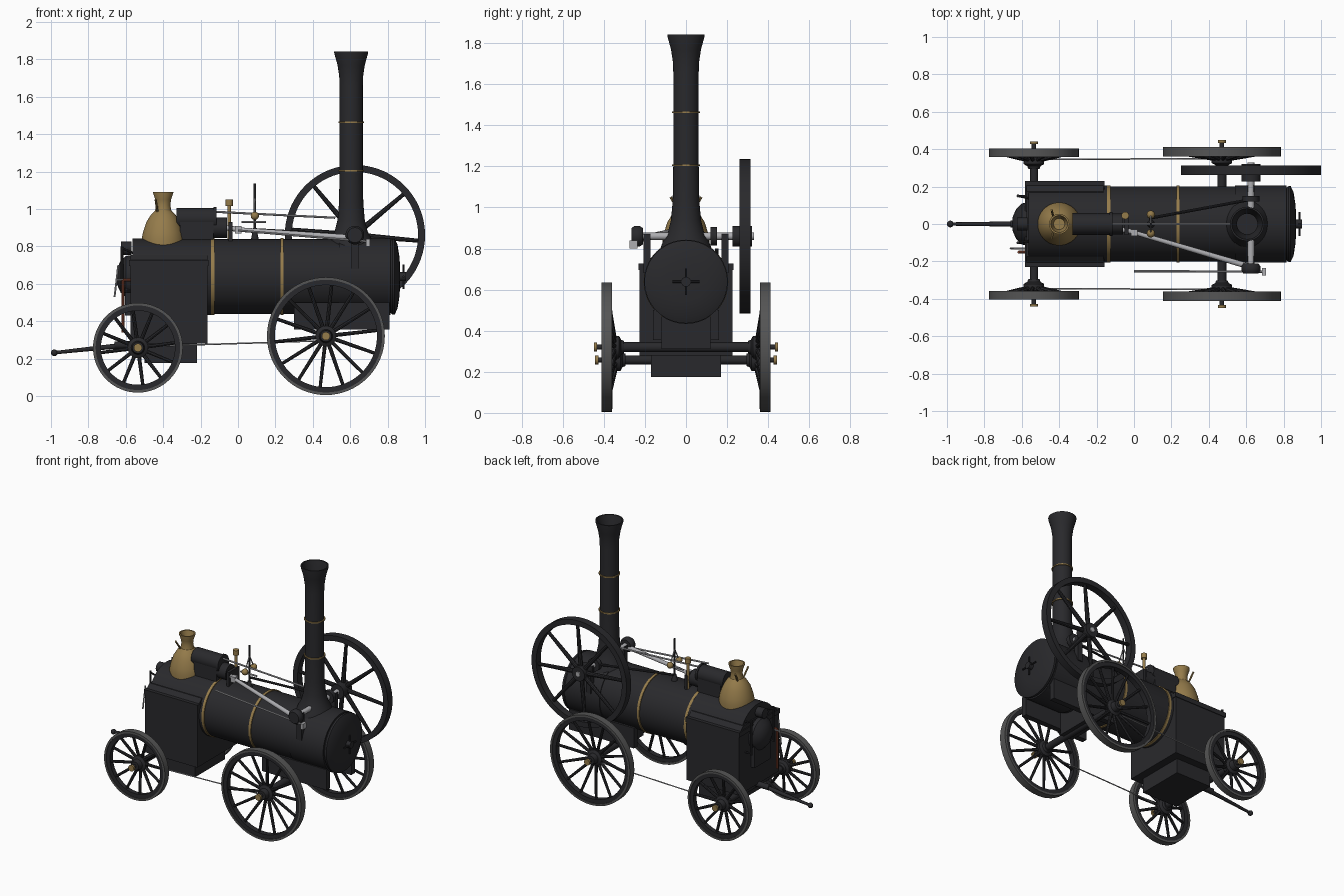
import bpy, bmesh
from math import sin, cos, pi, radians
from mathutils import Vector, Matrix


def material(name, r, g, b):
    m = bpy.data.materials.new(name)
    m.diffuse_color = (r, g, b, 1)
    return m


BLACK = material("black_iron", 0.022, 0.022, 0.025)
TYRE = material("tyre_grey", 0.09, 0.09, 0.09)
BRASS = material("brass", 0.30, 0.20, 0.07)
STEEL = material("steel", 0.42, 0.42, 0.44)
COPPER = material("copper", 0.25, 0.06, 0.03)


def finish(name, bm, mat):
    bmesh.ops.remove_doubles(bm, verts=bm.verts, dist=1e-5)
    bmesh.ops.recalc_face_normals(bm, faces=bm.faces)
    me = bpy.data.meshes.new(name)
    bm.to_mesh(me)
    bm.free()
    me.materials.append(mat)
    ob = bpy.data.objects.new(name, me)
    bpy.context.collection.objects.link(ob)
    bpy.ops.object.select_all(action='DESELECT')
    ob.select_set(True)
    bpy.context.view_layer.objects.active = ob
    bpy.ops.object.shade_smooth_by_angle(angle=radians(35))
    return ob


def lathe(name, profile, loc, axis, mat, segs=48, closed=False):
    """Turn (radius, height) points about an axis through loc."""
    rot = Vector((0, 0, 1)).rotation_difference(Vector(axis)).to_matrix()
    bm = bmesh.new()
    rings = [[bm.verts.new(Vector(loc) + rot @ Vector((r * cos(2 * pi * k / segs), r * sin(2 * pi * k / segs), h)))
              for k in range(segs)] for r, h in profile]
    pairs = list(zip(rings, rings[1:] + rings[:1]))
    for a, b in pairs if closed else pairs[:-1]:
        for k in range(segs):
            j = (k + 1) % segs
            bm.faces.new((a[k], a[j], b[j], b[k]))
    return finish(name, bm, mat)


def drum(name, r, h0, h1, loc, axis, mat, segs=48):
    return lathe(name, [(0, h0), (r, h0), (r, h1), (0, h1)], loc, axis, mat, segs)


def ring(name, r0, r1, h0, h1, loc, axis, mat, segs=48):
    return lathe(name, [(r0, h0), (r1, h0), (r1, h1), (r0, h1)], loc, axis, mat, segs, True)


def rods(name, items, mat, segs=12):
    """Tapered bars, each (start, end, start radius, end radius)."""
    bm = bmesh.new()
    for p, q, r1, r2 in items:
        p, q = Vector(p), Vector(q)
        m = Matrix.Translation((p + q) / 2) @ Vector((0, 0, 1)).rotation_difference(q - p).to_matrix().to_4x4()
        bmesh.ops.create_cone(bm, cap_ends=True, segments=segs, radius1=r1, radius2=r2, depth=(q - p).length, matrix=m)
    return finish(name, bm, mat)


def box(name, lo, hi, mat=BLACK, taper=1.0):
    bm = bmesh.new()
    bmesh.ops.create_cube(bm, size=1)
    lo, hi = Vector(lo), Vector(hi)
    for v in bm.verts:
        k = taper if v.co.z < 0 else 1
        v.co = (lo + hi) / 2 + Vector((v.co.x * k * (hi.x - lo.x), v.co.y * k * (hi.y - lo.y), v.co.z * (hi.z - lo.z)))
    return finish(name, bm, mat)


def ball(name, loc, r, mat):
    bm = bmesh.new()
    bmesh.ops.create_uvsphere(bm, u_segments=16, v_segments=10, radius=r, matrix=Matrix.Translation(loc))
    return finish(name, bm, mat)


# road wheels, dished inwards towards the hub
def wheel(name, x, z, R, y, s, count, w):
    c, ax = (x, s * y, z), (0, s, 0)
    ring(name + "_tyre", R - 0.014, R, -w / 2, w / 2, c, ax, TYRE, 64)
    ring(name + "_rim", R - 0.042, R - 0.012, -w / 2 + 0.006, w / 2 - 0.006, c, ax, BLACK, 64)
    spokes = []
    for k in range(count):
        a = 2 * pi * (k + 0.25) / count
        d = Vector((cos(a), 0, sin(a)))
        spokes.append((Vector((x, s * (y - 0.04), z)) + d * 0.03, Vector(c) + d * (R - 0.035), 0.011, 0.009))
    rods(name + "_spokes", spokes, BLACK, 8)
    lathe(name + "_hub", [(0, -0.085), (0.03, -0.085), (0.036, -0.07), (0.055, -0.06), (0.055, -0.025),
                          (0.036, -0.015), (0.03, 0.02), (0, 0.02)], c, ax, BLACK, 32)
    drum(name + "_cap", 0.022, 0.047, 0.062, c, ax, BRASS, 20)
    drum(name + "_stub", 0.012, 0, 0.05, c, ax, BLACK, 12)


for s, side in ((-1, "near"), (1, "far")):
    wheel("front_wheel_" + side, 0.47, 0.32, 0.315, 0.386, s, 14, 0.05)
    wheel("rear_wheel_" + side, -0.535, 0.258, 0.24, 0.38, s, 12, 0.045)
    rods("steering_chain_" + side, [((-0.5, s * 0.345, 0.265), (0.45, s * 0.35, 0.295), 0.004, 0.004)], STEEL, 8)
    box("frame_rail_" + side, (0.30, s * 0.14 - 0.02, 0.355), (0.81, s * 0.14 + 0.02, 0.50))
rods("axles", [((0.47, -0.36, 0.32), (0.47, 0.36, 0.32), 0.024, 0.024),
               ((-0.535, -0.36, 0.258), (-0.535, 0.36, 0.258), 0.022, 0.022)], BLACK, 20)
box("axle_pedestal", (0.42, -0.12, 0.31), (0.52, 0.12, 0.47))

# boiler, bands and smokebox
X = (1, 0, 0)
BC = (0, 0, 0.638)
drum("boiler", 0.2, -0.3, 0.56, BC, X, BLACK, 64)
drum("smokebox", 0.205, 0.54, 0.815, BC, X, BLACK, 64)
for i, x in enumerate((-0.135, 0.235)):
    ring("boiler_band_%d" % (i + 1), 0.195, 0.206, x - 0.009, x + 0.009, BC, X, BRASS, 64)
lathe("smokebox_door", [(0, 0.81), (0.19, 0.81), (0.202, 0.825), (0.202, 0.838), (0.17, 0.853),
                        (0.1, 0.864), (0, 0.868)], BC, X, BLACK, 64)
drum("door_boss", 0.024, 0.86, 0.898, BC, X, BLACK, 20)
rods("door_handle", [((0.885, -0.065, 0.638), (0.885, 0.065, 0.638), 0.006, 0.006),
                     ((0.885, 0, 0.573), (0.885, 0, 0.703), 0.006, 0.006)], BLACK, 8)

# firebox and ash pan
bm = bmesh.new()
outline = [(-0.226, 0.28), (0.226, 0.28), (0.226, 0.71), (0.175, 0.755), (-0.175, 0.755), (-0.226, 0.71)]
f = bm.faces.new([bm.verts.new((-0.575, y, z)) for y, z in outline])
new = bmesh.ops.extrude_face_region(bm, geom=[f])["geom"]
bmesh.ops.translate(bm, vec=(0.412, 0, 0), verts=[g for g in new if isinstance(g, bmesh.types.BMVert)])
bm.faces.new([v for v in f.verts]) if not f.is_valid else None
finish("firebox", bm, BLACK)
box("firebox_ledge", (-0.582, -0.231, 0.695), (-0.158, 0.231, 0.728))
drum("firebox_crown", 0.205, -0.565, -0.135, BC, X, BLACK, 64)
box("ash_pan", (-0.50, -0.17, 0.175), (-0.22, 0.17, 0.30))

# back plate fittings
lathe("back_dome", [(0.115, 0.57), (0.11, 0.60), (0.08, 0.63), (0.04, 0.648), (0, 0.652)], BC, (-1, 0, 0), BLACK, 40)
box("fire_door", (-0.605, -0.09, 0.43), (-0.57, 0.09, 0.60))
drum("pressure_gauge", 0.035, 0.57, 0.625, (0, 0, 0.79), (-1, 0, 0), BLACK, 24)
rods("hand_rails", [g for y in (-0.1, 0.15) for g in (
    ((-0.62, y, 0.55), (-0.62, y, 0.80), 0.008, 0.008),
    ((-0.62, y, 0.56), (-0.57, y, 0.56), 0.006, 0.006),
    ((-0.62, y, 0.79), (-0.55, y * 0.9, 0.76), 0.006, 0.006))], BLACK, 10)
rods("feed_pipe", [((-0.615, -0.15, 0.34), (-0.615, -0.15, 0.62), 0.008, 0.008),
                   ((-0.615, -0.15, 0.62), (-0.56, -0.15, 0.62), 0.008, 0.008)], COPPER, 10)
rods("regulator_lever", [((-0.66, -0.13, 0.53), (-0.64, -0.13, 0.70), 0.005, 0.005),
                         ((-0.65, -0.13, 0.62), (-0.56, -0.13, 0.62), 0.005, 0.005)], STEEL, 8)

# draw bar
rods("draw_bar", [((-0.975, 0, 0.232), (-0.64, 0, 0.268), 0.009, 0.014),
                  ((-0.66, 0, 0.272), (-0.48, 0, 0.275), 0.02, 0.02)], BLACK)
ball("draw_bar_eye", (-0.982, 0, 0.231), 0.018, BLACK)

# chimney with hollow flared top
Z = (0, 0, 1)
CH = (0.605, 0, 0)
lathe("chimney", [(0.125, 0.80), (0.11, 0.84), (0.088, 0.88), (0.073, 0.94), (0.065, 1.03), (0.062, 1.20),
                  (0.062, 1.66), (0.064, 1.71), (0.073, 1.77), (0.091, 1.835), (0.091, 1.843), (0.082, 1.843),
                  (0.065, 1.77), (0.055, 1.70), (0.055, 1.45), (0, 1.45)], CH, Z, BLACK)
for i, z in enumerate((1.205, 1.463)):
    ring("chimney_band_%d" % (i + 1), 0.058, 0.069, z - 0.004, z + 0.004, CH, Z, BRASS)

# brass steam dome
lathe("steam_dome", [(0.115, 0.80), (0.115, 0.84), (0.108, 0.875), (0.09, 0.93), (0.065, 0.97), (0.044, 0.99),
                     (0.038, 1.02), (0.042, 1.05), (0.054, 1.085), (0.054, 1.09), (0.045, 1.09), (0.03, 1.03),
                     (0, 1.03)], (-0.40, 0, 0), Z, BRASS)
rods("dome_levers", [((-0.43, s * 0.03, 0.98), (-0.44, s * 0.075, 1.05), 0.006, 0.006) for s in (-1, 1)], BRASS, 8)

# engine cylinder and slide bars
lathe("engine_cylinder", [(0, -0.33), (0.058, -0.33), (0.058, -0.13), (0.063, -0.13), (0.063, -0.115),
                          (0, -0.115)], (0, 0, 0.948), X, BLACK, 40)
box("cylinder_block", (-0.31, -0.055, 0.80), (-0.13, 0.055, 0.95))
drum("valve_chest", 0.055, -0.14, -0.06, (0, 0, 0.90), X, BLACK, 32)
box("slide_bar_bracket", (-0.05, -0.06, 0.82), (-0.03, 0.06, 0.93))
rods("piston_rod", [((-0.07, -0.03, 0.90), (0.01, -0.045, 0.89), 0.014, 0.014)], STEEL)
box("crosshead", (-0.015, -0.065, 0.87), (0.02, -0.03, 0.91), STEEL)

# connecting, valve and regulator rods
rods("connecting_rod", [((0.0, -0.045, 0.89), (0.625, -0.23, 0.845), 0.012, 0.016)], STEEL)
rods("side_rod", [((0.0, -0.252, 0.885), (0.70, -0.255, 0.825), 0.006, 0.006)], STEEL, 10)
box("side_rod_end", (0.685, -0.275, 0.80), (0.705, -0.235, 0.84), STEEL)
rods("top_rod", [((-0.13, 0, 0.985), (0.52, 0, 0.953), 0.006, 0.006),
                 ((0.02, 0, 0.93), (0.15, 0, 0.93), 0.006, 0.006)], STEEL, 10)
rods("valve_rod", [((0.08, 0.03, 0.89), (0.62, 0.13, 0.86), 0.008, 0.008)], BLACK, 10)

# crank shaft with bearings
Y = (0, 1, 0)
SH = (0.625, 0, 0.86)
drum("crank_shaft", 0.018, -0.25, 0.33, SH, Y, STEEL, 24)
lathe("crank_disc", [(0, -0.265), (0.04, -0.265), (0.05, -0.25), (0.05, -0.225), (0.04, -0.21), (0, -0.21)],
      SH, Y, BLACK, 32)
drum("eccentric", 0.045, 0.12, 0.15, SH, Y, BLACK, 32)
for s in (-1, 1):
    box("shaft_bracket", (0.607, s * 0.19 - 0.018, 0.68), (0.645, s * 0.19 + 0.018, 0.87))

# flywheel
FW = (0.625, 0.287, 0.86)
ring("flywheel_rim", 0.338, 0.375, -0.026, 0.026, FW, Y, BLACK, 72)
drum("flywheel_hub", 0.05, -0.06, 0.035, FW, Y, BLACK, 32)
rods("flywheel_spokes", [(FW, Vector(FW) + 0.35 * Vector((cos(a), 0, sin(a))), 0.017, 0.011)
                         for a in (radians(-5) + k * pi / 4 for k in range(8))], BLACK, 10)

# governor with brass balls
rods("governor_post", [((0.09, 0, 0.83), (0.09, 0, 0.88), 0.022, 0.012), ((0.09, 0, 0.87), (0.09, 0, 1.135), 0.006, 0.006)], BLACK)
rods("governor_arms", [((0.09, 0, 1.06), (0.09, s * 0.05, 0.965), 0.004, 0.004) for s in (-1, 1)], STEEL, 8)
for s in (-1, 1):
    ball("governor_ball", (0.09, s * 0.05, 0.963), 0.022, BRASS)

# safety valve
rods("safety_valve", [((-0.047, 0.045, 0.82), (-0.047, 0.045, 1.02), 0.010, 0.010),
                      ((-0.047, 0.045, 1.015), (-0.047, 0.045, 1.05), 0.020, 0.020)], BRASS, 16)
